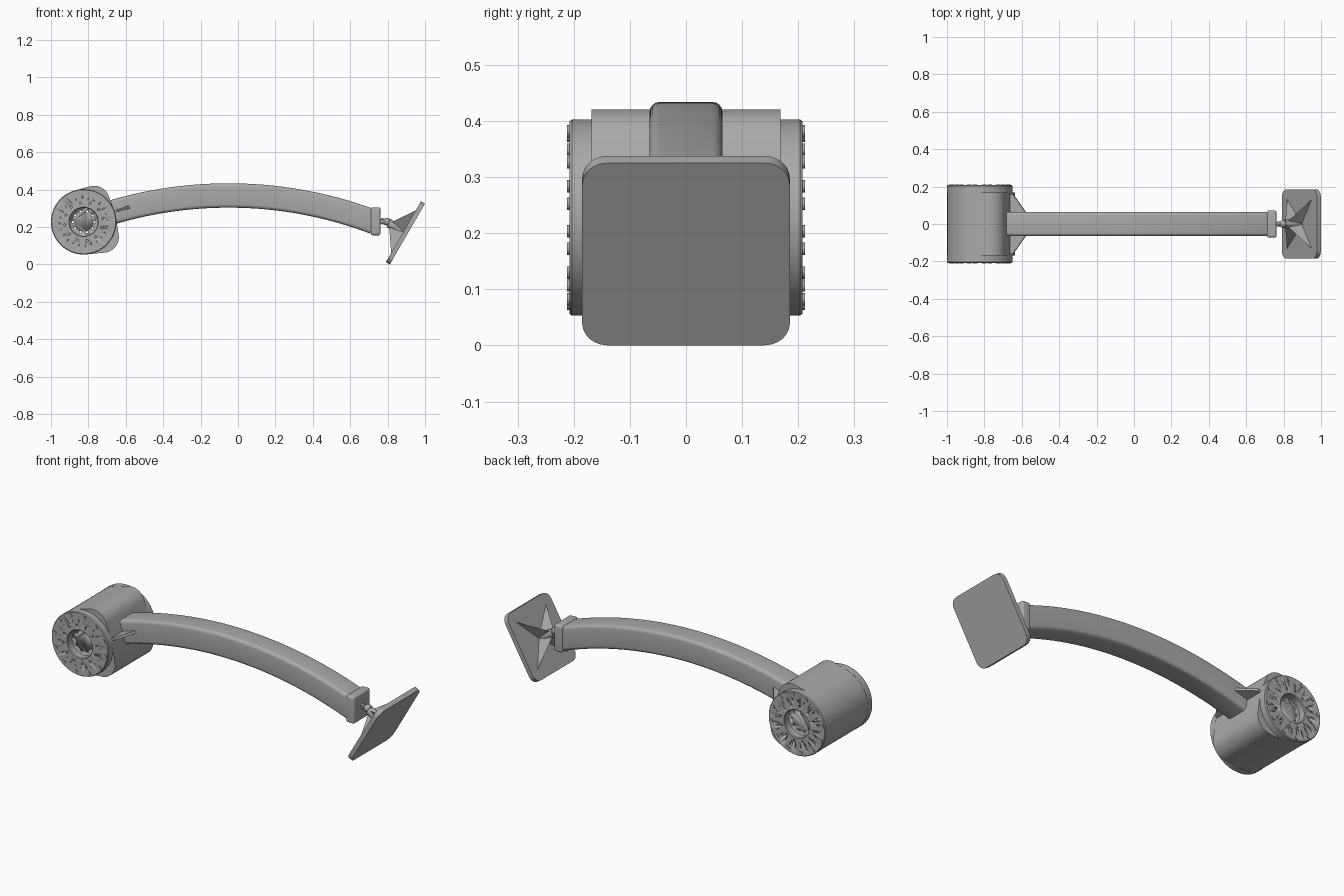
import bpy, bmesh, math
from mathutils import Vector, Matrix

if "Cube" in bpy.data.objects:
    bpy.data.objects.remove(bpy.data.objects["Cube"])

grey = bpy.data.materials.new("neutral grey")
grey.use_nodes = True
colour = (0.4, 0.4, 0.4, 1)
grey.diffuse_color = colour
grey.node_tree.nodes["Principled BSDF"].inputs["Base Color"].default_value = colour

HUB = Vector((-0.825, 0, 0.228))      # drum axis
PLATE = Vector((0.895, 0, 0.169))     # foot plate centre
TILT = Matrix.Rotation(math.radians(-60), 4, 'Y')   # local z -> back of the foot plate


def activate(ob):
    bpy.ops.object.select_all(action='DESELECT')
    ob.select_set(True)
    bpy.context.view_layer.objects.active = ob


def finish(bm, name, matrix=None):
    bmesh.ops.recalc_face_normals(bm, faces=bm.faces)
    mesh = bpy.data.meshes.new(name)
    bm.to_mesh(mesh)
    bm.free()
    ob = bpy.data.objects.new(name, mesh)
    bpy.context.collection.objects.link(ob)
    mesh.materials.append(grey)
    if matrix:
        ob.matrix_world = matrix
    activate(ob)
    bpy.ops.object.shade_smooth_by_angle(angle=math.radians(35))
    return ob


def add_cylinder(bm, centre, radius, depth, axis, sides=16, radius2=None):
    turn = Vector(axis).to_track_quat('Z', 'Y').to_matrix().to_4x4()
    bmesh.ops.create_cone(bm, cap_ends=True, segments=sides, radius1=radius,
                          radius2=radius if radius2 is None else radius2,
                          depth=depth, matrix=Matrix.Translation(centre) @ turn)


def ring(count, radius, phase=0):
    for i in range(count):
        a = math.radians(phase) + math.tau * i / count
        yield Vector((math.cos(a) * radius, 0, math.sin(a) * radius))


def rounded_box(name, size, radius, matrix, axis=None):
    """Box with rounded edges; with an axis, only edges along it are rounded."""
    bm = bmesh.new()
    bmesh.ops.create_cube(bm, size=1, matrix=Matrix.Diagonal((*size, 1)))
    edges = [e for e in bm.edges if axis is None or
             abs((e.verts[0].co - e.verts[1].co)[axis]) > 1e-4]
    bmesh.ops.bevel(bm, geom=edges, offset=radius, segments=6,
                    affect='EDGES', profile=0.5)
    return finish(bm, name, matrix)


def cut(ob, holes):
    """Drill the cylinders in the bmesh out of an object."""
    cutter = finish(holes, "drill_helper")
    cutter.hide_render = True
    activate(ob)
    mod = ob.modifiers.new("drill", 'BOOLEAN')
    mod.operation, mod.object, mod.solver = 'DIFFERENCE', cutter, 'EXACT'
    bpy.ops.object.modifier_apply(modifier=mod.name)
    bpy.data.objects.remove(cutter)


# Drum housing: hull around the main drum and two rounded lobes facing the arm
bm = bmesh.new()
for x, z, r in ((HUB.x, HUB.z, 0.174), (-0.77, 0.337, 0.084), (-0.721, 0.147, 0.084)):
    for p in ring(72, r):
        for y in (-0.168, 0.168):
            bm.verts.new((x + p.x, y, z + p.z))
hull = bmesh.ops.convex_hull(bm, input=bm.verts)
loose = {g for g in hull["geom_interior"] + hull["geom_unused"]
         if isinstance(g, bmesh.types.BMVert)}
bmesh.ops.delete(bm, geom=list(loose), context='VERTS')
bmesh.ops.dissolve_limit(bm, angle_limit=0.01, verts=bm.verts, edges=bm.edges)
housing = finish(bm, "drum_housing")
holes = bmesh.new()
for p in ring(10, 0.058):
    add_cylinder(holes, HUB + p, 0.006, 1, (0, 1, 0), 10)
cut(housing, holes)

# End flanges with an open centre, drilled rings and bolts
for side, label in ((-1, "front"), (1, "back")):
    bm = bmesh.new()
    profile = ((0.075, 0.166), (0.175, 0.166), (0.175, 0.203), (0.171, 0.208),
               (0.079, 0.208), (0.075, 0.204))
    verts = [bm.verts.new(HUB + Vector((r, side * y, 0))) for r, y in profile]
    edges = [bm.edges.new((verts[i], verts[i - 1])) for i in range(len(verts))]
    bmesh.ops.spin(bm, geom=verts + edges, cent=HUB, axis=(0, 1, 0),
                   angle=math.tau, steps=64, use_merge=True)
    bmesh.ops.remove_doubles(bm, verts=bm.verts, dist=1e-5)
    flange = finish(bm, label + "_flange")
    holes = bmesh.new()
    face = Vector((0, side * 0.208, 0))
    for p in ring(12, 0.103, 10):
        add_cylinder(holes, HUB + face + p, 0.006, 0.03, (0, 1, 0), 10)
    for p in ring(24, 0.127, 4):
        add_cylinder(holes, HUB + face + p, 0.003, 0.02, (0, 1, 0), 8)
    cut(flange, holes)
    bm = bmesh.new()
    for p in ring(12, 0.156, 21):
        add_cylinder(bm, HUB + face + p, 0.011, 0.008, (0, 1, 0), 12)
    finish(bm, label + "_flange_bolts")

# Side gussets between the drum and the arm
for side, label in ((-1, "right"), (1, "left")):
    bm = bmesh.new()
    outline = ((-0.68, 0.16), (-0.645, 0.16), (-0.575, 0.06), (-0.68, 0.06))
    base = bm.faces.new([bm.verts.new((x, side * y, 0.27 + 0.3 * (x + 0.68)))
                         for x, y in outline])
    up = bmesh.ops.extrude_face_region(bm, geom=[base])["geom"]
    bmesh.ops.translate(bm, vec=(-0.004, 0, 0.014),
                        verts=[v for v in up if isinstance(v, bmesh.types.BMVert)])
    finish(bm, label + "_gusset")

# Arched arm: rounded rectangle swept along a shallow arc
bm = bmesh.new()
ARC, PEAK, HALF, ROUND = 2.2, 0.369, 0.065, 0.018
section = []
for sy, sz, start in ((1, 1, 0), (-1, 1, 90), (-1, -1, 180), (1, -1, 270)):
    for k in range(5):
        a = math.radians(start + k * 22.5)
        section.append((sy * (HALF - ROUND) + ROUND * math.cos(a),
                        sz * (HALF - ROUND) + ROUND * math.sin(a)))
steps, loops = 40, []
a0, a1 = math.asin(-0.64 / ARC), math.asin(0.78 / ARC)
for i in range(steps + 1):
    a = a0 + (a1 - a0) * i / steps
    loops.append([bm.verts.new((-0.05 + (ARC + h) * math.sin(a), y,
                                PEAK - ARC + (ARC + h) * math.cos(a)))
                  for y, h in section])
for one, two in zip(loops, loops[1:]):
    for j in range(len(section)):
        bm.faces.new((one[j - 1], one[j], two[j], two[j - 1]))
bm.faces.new(loops[0])
bm.faces.new(loops[-1])
finish(bm, "arched_arm")

# Block closing the arm
rounded_box("arm_end_block", (0.052, 0.145, 0.15), 0.012,
            Matrix.Translation((0.736, 0, 0.231)))

# Swivel joint: pin, ball and collar
bm = bmesh.new()
add_cylinder(bm, (0.785, 0, 0.231), 0.012, 0.07, (1, 0, 0))
add_cylinder(bm, (0.772, 0, 0.231), 0.018, 0.012, (1, 0, 0), 6)
bmesh.ops.create_uvsphere(bm, u_segments=24, v_segments=12, radius=0.021,
                          matrix=Matrix.Translation((0.797, 0, 0.229)))
finish(bm, "swivel_joint")

# Foot plate with rounded corners
placed = Matrix.Translation(PLATE) @ TILT
rounded_box("foot_plate", (0.375, 0.37, 0.025), 0.045, placed, axis=2)

# Hub and four tapering ribs on the back of the plate
bm = bmesh.new()
add_cylinder(bm, (0, 0, 0.055), 0.026, 0.095, (0, 0, 1), 24, 0.023)
finish(bm, "foot_hub", placed)
bm = bmesh.new()
for k in range(4):
    turn = Matrix.Rotation(math.radians(45 + 90 * k), 4, 'Z')
    low, mid, high = 0.01, 0.02, 0.092
    tip, left, right, top = [bm.verts.new(turn @ Vector(c)) for c in (
        (0.19, 0, low), (0, mid, low), (0, -mid, low), (mid, 0, high))]
    for f in ((tip, left, top), (tip, top, right), (left, right, top), (left, tip, right)):
        bm.faces.new(f)
finish(bm, "foot_ribs", placed)
